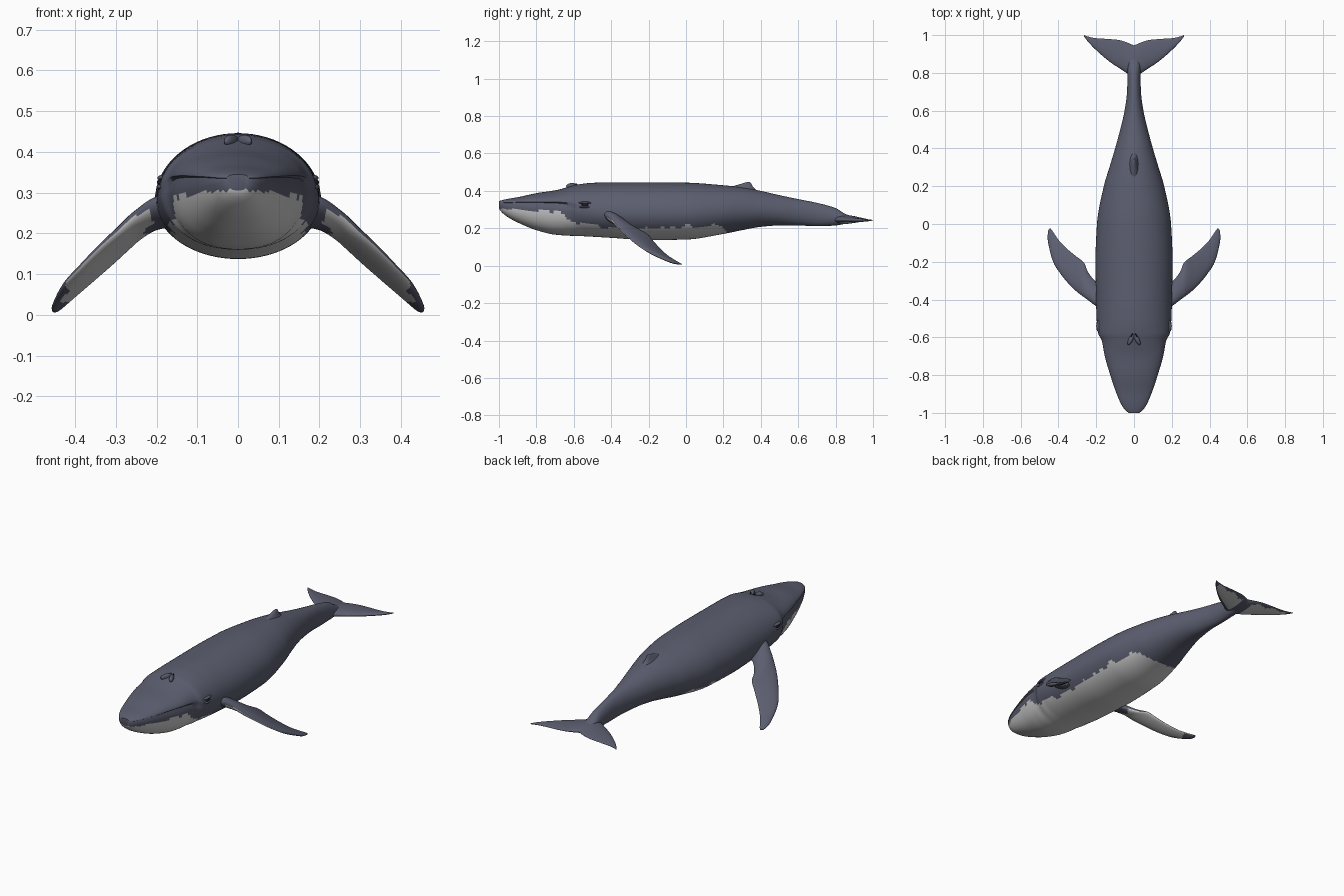
import bpy, math
from mathutils import Vector

if "Cube" in bpy.data.objects:
    bpy.data.objects.remove(bpy.data.objects["Cube"])


def material(name, rgb):
    m = bpy.data.materials.new(name)
    m.diffuse_color = (*rgb, 1)
    m.use_nodes = True
    m.node_tree.nodes["Principled BSDF"].inputs["Base Color"].default_value = m.diffuse_color
    return m


SLATE = material("slate skin", (0.105, 0.112, 0.16))
PALE = material("pale belly", (0.60, 0.60, 0.60))
DARK = material("dark eye", (0.015, 0.015, 0.02))


def loft(name, rings, paint=None, angle=50):
    """Skin a list of closed rings, cap the ends; paint(face centre, normal) -> slot."""
    n = len(rings[0])
    verts = [p for r in rings for p in r]
    faces = [(i * n + j, i * n + (j + 1) % n, (i + 1) * n + (j + 1) % n, (i + 1) * n + j)
             for i in range(len(rings) - 1) for j in range(n)]
    faces += [tuple(reversed(range(n))), tuple(range(len(verts) - n, len(verts)))]
    me = bpy.data.meshes.new(name)
    me.from_pydata(verts, [], faces)
    ob = bpy.data.objects.new(name, me)
    bpy.context.collection.objects.link(ob)
    bpy.ops.object.select_all(action='DESELECT')
    ob.select_set(True)
    bpy.context.view_layer.objects.active = ob
    bpy.ops.object.mode_set(mode='EDIT')
    bpy.ops.mesh.select_all(action='SELECT')
    bpy.ops.mesh.normals_make_consistent(inside=False)
    bpy.ops.object.mode_set(mode='OBJECT')
    for m in (SLATE, PALE):
        me.materials.append(m)
    if paint:
        for f in me.polygons:
            f.material_index = paint(f.center, f.normal)
    bpy.ops.object.shade_smooth_by_angle(angle=math.radians(angle))
    return ob


def sample(rows, t):
    """Smooth monotone lookup of the row values at first-column position t."""
    t = min(max(t, rows[0][0]), rows[-1][0])
    i = next(k for k in range(len(rows) - 1) if t <= rows[k + 1][0])
    a, b = rows[i], rows[i + 1]
    h = b[0] - a[0]
    u = (t - a[0]) / h

    def slope(k, c):
        if k == 0 or k == len(rows) - 1:
            k0 = min(k, len(rows) - 2)
            return (rows[k0 + 1][c] - rows[k0][c]) / (rows[k0 + 1][0] - rows[k0][0])
        d0 = (rows[k][c] - rows[k - 1][c]) / (rows[k][0] - rows[k - 1][0])
        d1 = (rows[k + 1][c] - rows[k][c]) / (rows[k + 1][0] - rows[k][0])
        return 0 if d0 * d1 <= 0 else 2 * d0 * d1 / (d0 + d1)

    return [a[c] * (1 + 2 * u) * (1 - u) ** 2 + b[c] * u * u * (3 - 2 * u)
            + h * (slope(i, c) * u * (1 - u) ** 2 - slope(i + 1, c) * u * u * (1 - u))
            for c in range(1, len(a))]


# Body stations: y, half width, top z, bottom z, z of widest line
BODY = [(-1.0, .028, .345, .305, .335), (-.985, .048, .350, .285, .335),
        (-.95, .070, .358, .258, .336), (-.9, .092, .366, .231, .337),
        (-.8, .126, .388, .190, .337), (-.7, .155, .403, .166, .335),
        (-.615, .172, .425, .160, .325), (-.58, .190, .434, .159, .310),
        (-.5, .198, .443, .155, .290), (-.4, .201, .446, .149, .282),
        (-.2, .204, .446, .137, .280), (0, .196, .444, .140, .282),
        (.2, .160, .430, .170, .292), (.3, .130, .419, .190, .297),
        (.4, .100, .400, .208, .297), (.5, .073, .377, .215, .292),
        (.6, .050, .356, .215, .284), (.7, .037, .336, .211, .274),
        (.8, .034, .308, .215, .257), (.85, .034, .278, .224, .250), (.91, .022, .256, .234, .245)]
# Upper edge of the pale underside along y
EDGE = [(-1, .308), (-.9, .300), (-.67, .287), (-.62, .238), (-.5, .222), (-.4, .200),
        (-.2, .200), (-.06, .203), (0, .218), (.06, .203), (.12, .217), (.17, .217),
        (.22, .180), (.25, .10)]

N, STEPS = 72, 190
rings = []
for i in range(STEPS + 1):
    y = -1 + 1.91 * i / STEPS
    w, top, bot, mid = sample(BODY, y)
    head = min(1, max(0, (-.55 - y) / .1))
    ring = []
    for j in range(N):
        a = 2 * math.pi * j / N
        c, s = math.cos(a), math.sin(a)
        if s < 0:                      # fuller lower jaw on the head
            e = 1 - .18 * head
            c, s = math.copysign(abs(c) ** e, c), -abs(s) ** e
        x = w * c
        if j % (N // 2) == 0:          # mouth groove
            x *= 1 - .05 * head
        ring.append((x, y, mid + s * ((top - mid) if s > 0 else (mid - bot))))
    rings.append(ring)


def belly(c, n):
    wave = .004 * math.sin(c.y * 47) + .003 * math.sin(c.y * 90 + 1)
    return int(c.y < .24 and c.z < sample(EDGE, c.y)[0] + wave)


loft("body", rings, belly)


def blade_ring(lead, trail, thick, normal, n=20):
    """Aerofoil-like ring between a leading and a trailing edge point."""
    lead, trail = Vector(lead), Vector(trail)
    out = []
    for j in range(n):
        a = 2 * math.pi * j / n
        u = .5 - .5 * math.cos(a)
        bulge = math.sin(a) * (1 - .45 * u)
        out.append(tuple(lead.lerp(trail, u) + normal * bulge * thick * .6))
    return out


# Flipper stations: position, leading edge xyz, trailing edge xyz, thickness
FLIPPER = [(0, .13, -.46, .285, .13, -.34, .225, .075), (.12, .19, -.44, .280, .195, -.31, .215, .060),
           (.25, .25, -.398, .247, .243, -.255, .186, .046), (.36, .295, -.365, .206, .265, -.205, .166, .040),
           (.5, .340, -.323, .166, .305, -.172, .128, .034), (.65, .388, -.265, .117, .350, -.135, .088, .029),
           (.78, .426, -.205, .076, .390, -.096, .053, .024), (.9, .449, -.125, .036, .420, -.055, .027, .017),
           (.97, .457, -.07, .014, .436, -.03, .013, .011), (1, .455, -.038, .008, .444, -.022, .008, .005)]


def flipper_paint(c, n):
    r = abs(c.x) + .012 * math.sin(c.y * 60)
    return int(n.z < -.12 and .22 < r < .425)


for side, label in ((1, "right"), (-1, "left")):
    rings = []
    for i in range(61):
        v = sample(FLIPPER, i / 60)
        lead, trail = Vector(v[0:3]), Vector(v[3:6])
        nrm = (trail - lead).cross(Vector((.27, .33, -.26)))
        nrm = (nrm if nrm.z > 0 else -nrm).normalized()
        rings.append([(side * x, y, z) for x, y, z in blade_ring(lead, trail, v[6], nrm, 28)])
    loft(label + "_flipper", rings, flipper_paint)

# Tail flukes: x, leading y, trailing y, thickness, height
FLUKE = [(0, .78, .945, .050, .247), (.04, .800, .962, .040, .246), (.08, .826, .974, .031, .245),
         (.13, .860, .979, .024, .244), (.205, .925, .984, .016, .243),
         (.245, .967, .993, .010, .243), (.265, .993, 1.0, .004, .243)]


def fluke_paint(c, n):
    lead, trail = sample(FLUKE, abs(c.x))[:2]
    u = (c.y - lead) / (trail - lead)
    return int(n.z < -.3 and .035 < abs(c.x) < .235 and .14 < u < .86 + .05 * math.sin(c.x * 70))


rings = []
for i in range(-40, 41):
    x = .265 * i / 40
    lead, trail, thick, z = sample(FLUKE, abs(x))
    rings.append(blade_ring((x, lead, z), (x, trail, z), thick, Vector((0, 0, 1)), 32))
loft("tail_flukes", rings, fluke_paint)

# Dorsal fin: z, front y, back y, half width
FIN = [(.37, .15, .42, .050), (.405, .20, .375, .030), (.425, .25, .356, .017),
       (.438, .295, .350, .010), (.445, .318, .345, .005), (.447, .328, .340, .002)]
loft("dorsal_fin", [[(w * math.sin(a), (f + b) / 2 - (b - f) / 2 * math.cos(a), z)
                     for a in (2 * math.pi * j / 20 for j in range(20))]
                    for z, f, b, w in FIN])


def blob(name, loc, scale, rot, mat):
    bpy.ops.mesh.primitive_uv_sphere_add(segments=20, ring_count=12, location=loc, rotation=rot)
    ob = bpy.context.object
    ob.name, ob.scale = name, scale
    ob.data.materials.append(mat)
    bpy.ops.object.shade_smooth()


for s, label in ((1, "right"), (-1, "left")):
    # Blowhole ridge, then eye between two lids
    blob(label + "_blowhole_ridge", (s * .016, -.610, .426), (.012, .034, .016), (0, 0, s * .45), SLATE)
    blob(label + "_nostril", (s * .013, -.592, .436), (.004, .014, .004), (0, 0, s * .45), DARK)
    blob(label + "_eye", (s * .190, -.54, .325), (.009, .018, .008), (0, 0, 0), DARK)
    blob(label + "_upper_lid", (s * .186, -.54, .336), (.012, .034, .007), (0, 0, 0), SLATE)
    blob(label + "_lower_lid", (s * .188, -.54, .314), (.012, .032, .007), (0, 0, 0), SLATE)
